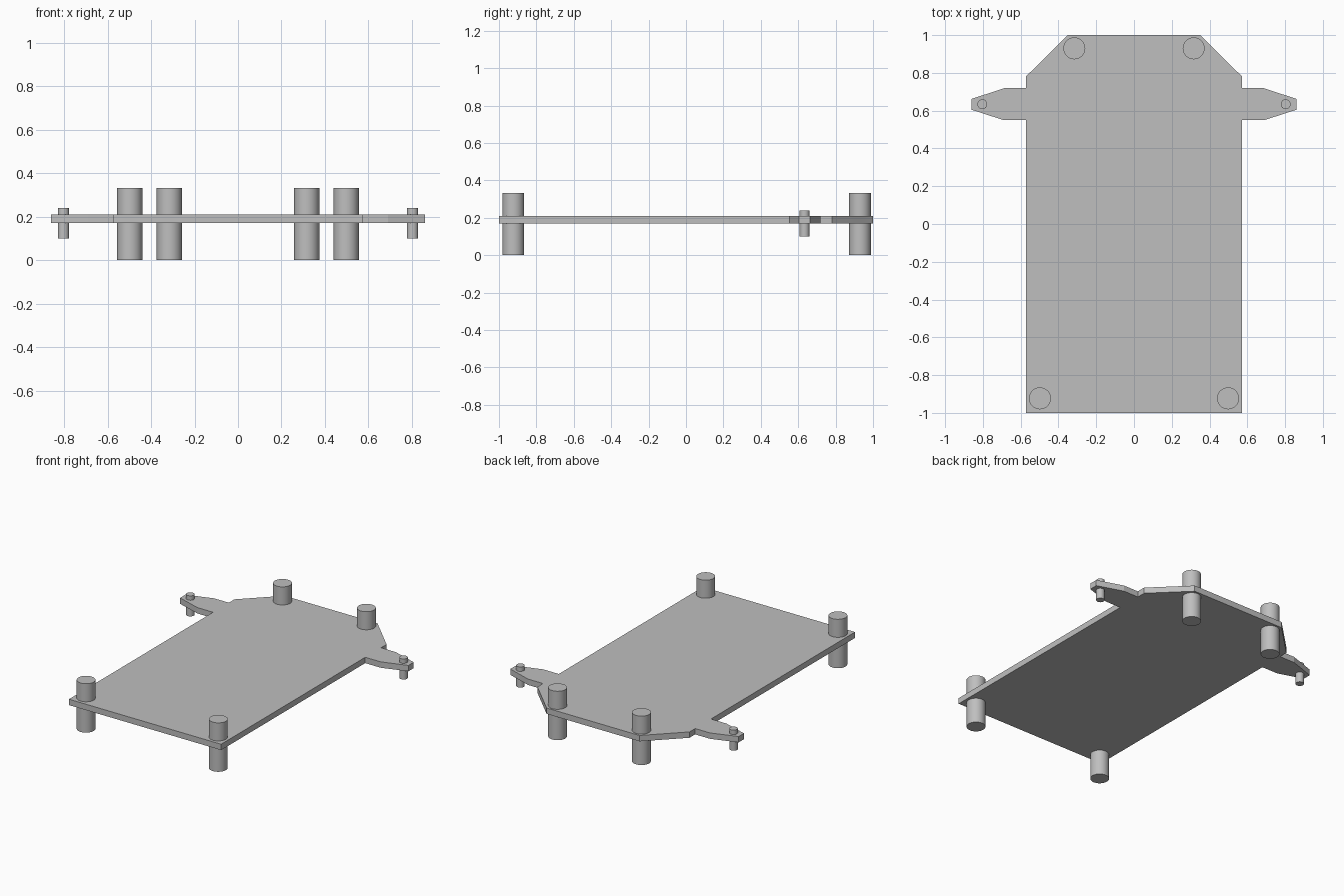
import bpy
import bmesh
import math

cube = bpy.data.objects.get("Cube")
if cube:
    bpy.data.objects.remove(cube, do_unlink=True)

grey = bpy.data.materials.new("plain_grey")
grey.use_nodes = True
colour = (0.52, 0.52, 0.52, 1)
grey.diffuse_color = colour
grey.node_tree.nodes["Principled BSDF"].inputs["Base Color"].default_value = colour


def plate(name, outline, bottom, top):
    """Extrude a flat outline into a slab."""
    bm = bmesh.new()
    face = bm.faces.new([bm.verts.new((x, y, bottom)) for x, y in outline])
    side = bmesh.ops.extrude_face_region(bm, geom=[face])["geom"]
    verts = [v for v in side if isinstance(v, bmesh.types.BMVert)]
    bmesh.ops.translate(bm, verts=verts, vec=(0, 0, top - bottom))
    bmesh.ops.recalc_face_normals(bm, faces=bm.faces)
    mesh = bpy.data.meshes.new(name)
    bm.to_mesh(mesh)
    bm.free()
    mesh.materials.append(grey)
    obj = bpy.data.objects.new(name, mesh)
    bpy.context.collection.objects.link(obj)


def post(name, x, y, radius, bottom, top):
    """Upright round post with sharp rims."""
    bpy.ops.mesh.primitive_cylinder_add(
        vertices=48, radius=radius, depth=top - bottom,
        location=(x, y, (bottom + top) / 2))
    obj = bpy.context.object
    obj.name = name
    obj.data.materials.append(grey)
    bpy.ops.object.shade_smooth_by_angle(angle=math.radians(30))


# Deck with chamfered back corners and a tapered arm on each side
half = [(0.573, -1), (0.573, 0.55), (0.69, 0.55), (0.86, 0.605),
        (0.86, 0.662), (0.685, 0.72), (0.573, 0.72), (0.573, 0.78), (0.35, 1)]
plate("deck", half + [(-x, y) for x, y in reversed(half)], 0.17, 0.21)

# Corner posts and arm pins, mirrored left and right
for side, sign in (("left", 1), ("right", -1)):
    post(f"front_post_{side}", sign * 0.498, -0.923, 0.058, 0, 0.333)
    post(f"back_post_{side}", sign * 0.316, 0.93, 0.058, 0, 0.333)
    post(f"arm_pin_{side}", sign * 0.803, 0.634, 0.026, 0.1, 0.24)
